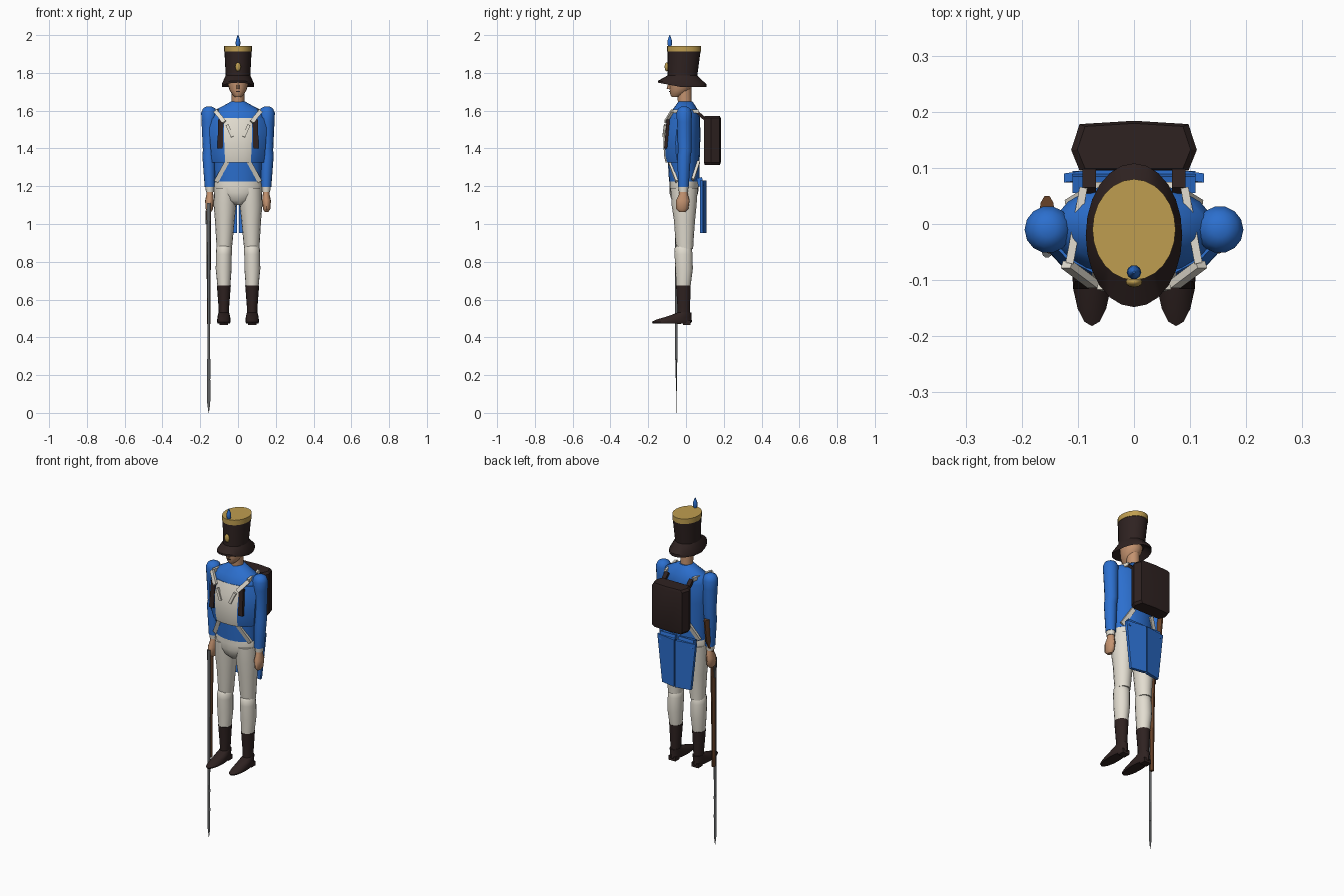
import bpy, bmesh, math
from mathutils import Vector, Matrix


def material(name, rgb):
    m = bpy.data.materials.new(name)
    m.diffuse_color = (*rgb, 1)
    return m


BLUE = material("coat blue", (0.025, 0.16, 0.62))
WHITE = material("off white", (0.76, 0.72, 0.63))
DARK = material("dark leather", (0.028, 0.016, 0.015))
GOLD = material("gold", (0.52, 0.34, 0.08))
SKIN = material("skin", (0.55, 0.29, 0.16))
WOOD = material("wood", (0.14, 0.055, 0.022))
STEEL = material("steel", (0.12, 0.125, 0.13))


def finish(name, bm, mats, angle=40):
    bmesh.ops.recalc_face_normals(bm, faces=bm.faces)
    me = bpy.data.meshes.new(name)
    bm.to_mesh(me)
    bm.free()
    ob = bpy.data.objects.new(name, me)
    bpy.context.collection.objects.link(ob)
    for m in mats:
        me.materials.append(m)
    if angle:
        bpy.ops.object.select_all(action='DESELECT')
        ob.select_set(True)
        bpy.context.view_layer.objects.active = ob
        bpy.ops.object.shade_smooth_by_angle(angle=math.radians(angle))
    return ob


def skin_rings(rings):
    """Join equal-length point rings into a capped solid."""
    bm = bmesh.new()
    vs = [[bm.verts.new(p) for p in r] for r in rings]
    n = len(rings[0])
    for a, b in zip(vs, vs[1:]):
        for i in range(n):
            j = (i + 1) % n
            bm.faces.new((a[i], a[j], b[j], b[i]))
    bm.faces.new(vs[0][::-1])
    bm.faces.new(vs[-1])
    return bm


def loft(name, mat, rows, n=16, angle=40):
    """Stack ellipses given as (x, y, z, rx, ry)."""
    rings = [[(x + rx * math.cos(t), y + ry * math.sin(t), z)
              for t in (2 * math.pi * i / n for i in range(n))]
             for x, y, z, rx, ry in rows]
    return finish(name, skin_rings(rings), [mat], angle)


def bar(name, mat, a, b, w, t):
    """Flat strap from a to b, w wide sideways and t thick."""
    a, b = Vector(a), Vector(b)
    z = (b - a).normalized()
    x = Vector((0, -1, 0)).cross(z)
    x = (x if x.length > 0.1 else Vector((1, 0, 0))).normalized()
    y = z.cross(x)
    rot = Matrix((x, y, z)).transposed().to_4x4()
    bm = bmesh.new()
    bmesh.ops.create_cube(bm, size=1, matrix=Matrix.Translation((a + b) / 2) @ rot
                          @ Matrix.Diagonal((w, t, (b - a).length, 1)))
    return finish(name, bm, [mat], 0)


def ball(name, mat, c, r):
    bm = bmesh.new()
    bmesh.ops.create_uvsphere(bm, u_segments=12, v_segments=8, radius=1,
                              matrix=Matrix.Translation(c) @ Matrix.Diagonal((*r, 1)))
    return finish(name, bm, [mat], 60)


# Coat body with collar
loft("coat", BLUE, [(0, -.01, 1.225, .124, .08), (0, -.012, 1.33, .128, .084),
                    (0, -.012, 1.45, .138, .088), (0, -.01, 1.56, .145, .085),
                    (0, -.005, 1.60, .128, .07), (0, -.003, 1.63, .07, .05),
                    (0, -.003, 1.648, .038, .038)], 20)

# Breast panel: blue with a white front
half = [(.152, -.03), (.152, -.055), (.12, -.088), (.075, -.112), (.03, -.12)]
profile = half + [(-x, y) for x, y in reversed(half)]
rows = [(1.325, .9, .012), (1.36, .93, .004), (1.43, .97, 0), (1.50, 1, .006), (1.562, 1, .026)]
bm = skin_rings([[(x * s, y + dy, z) for x, y in profile] for z, s, dy in rows])
for f in bm.faces:
    c = f.calc_center_median()
    f.material_index = int(abs(c.x) < .072 and c.y < -.07 and len(f.verts) == 4)
finish("breast_panel", bm, [BLUE, WHITE])

# Neck, head and face
loft("neck", SKIN, [(0, -.006, 1.63, .034, .036), (0, -.01, 1.72, .034, .038)], 12)
loft("head", SKIN, [(0, -.055, 1.672, .016, .02), (0, -.045, 1.685, .03, .038),
                    (0, -.032, 1.71, .046, .054), (0, -.024, 1.74, .053, .064),
                    (0, -.02, 1.79, .057, .068)])
loft("nose", SKIN, [(0, -.09, 1.714, .009, .013), (0, -.09, 1.722, .008, .011),
                    (0, -.085, 1.755, .005, .006)], 8)
bar("mouth", DARK, (-.011, -.087, 1.701), (.011, -.087, 1.701), .004, .005)

# Shako: body, gold top, brim, badge and plume
loft("hat_body", DARK, [(0, -.02, 1.765, .064, .077), (0, -.01, 1.915, .072, .087)], 24)
loft("hat_top", GOLD, [(0, -.01, 1.912, .074, .09), (0, -.01, 1.942, .074, .09)], 24)
rings = []
for rx, ry, z0, cy, lift in ((.06, .074, 1.775, -.02, 0), (.066, .08, 1.785, -.02, 0),
                             (.086, .128, 1.74, -.02, .018), (.086, .128, 1.724, -.02, .024),
                             (.06, .074, 1.762, -.02, .005)):
    rings.append([(rx * math.cos(t), cy + ry * math.sin(t), z0 + lift * max(0, -math.sin(t)))
                  for t in (2 * math.pi * i / 24 for i in range(24))])
finish("hat_brim", skin_rings(rings), [DARK])
ball("hat_badge", GOLD, (0, -.103, 1.832), (.015, .01, .024))
loft("plume", BLUE, [(0, -.086, 1.935, .007, .007), (0, -.086, 1.955, .013, .013),
                     (0, -.086, 1.975, .011, .011), (0, -.086, 2.0, .002, .002)], 10)

# Knapsack
half = [(.097, .095), (.112, .132), (.097, .178), (0, .184)]
profile = half + [(-x, y) for x, y in reversed(half[:-1])]
rings = [[(x * k, .137 + (y - .137) * k, z) for x, y in profile]
         for z, k in ((1.312, .9), (1.325, 1), (1.56, 1), (1.573, .9))]
finish("knapsack", skin_rings(rings), [DARK], 30)

# Trousers seat
loft("trouser_seat", WHITE, [(0, -.01, 1.10, .03, .04), (0, -.012, 1.125, .08, .064),
                             (0, -.012, 1.165, .122, .076), (0, -.01, 1.2, .13, .078),
                             (0, -.01, 1.23, .122, .078)], 20)

for s, side in ((-1, "right"), (1, "left")):
    # Sleeve, cuff and hand
    loft(side + "_sleeve", BLUE, [(s * .153, -.01, 1.622, .014, .014), (s * .153, -.01, 1.612, .032, .032),
                                  (s * .153, -.01, 1.588, .042, .042), (s * .152, -.009, 1.54, .041, .04),
                                  (s * .152, -.006, 1.39, .034, .037), (s * .154, -.01, 1.36, .035, .036),
                                  (s * .149, -.014, 1.195, .027, .029)], 14)
    loft(side + "_cuff", WHITE, [(s * .149, -.014, 1.17, .021, .024),
                                 (s * .149, -.014, 1.2, .024, .027)], 12)
    loft(side + "_hand", SKIN, [(s * .151, -.02, 1.064, .01, .016), (s * .152, -.02, 1.08, .02, .032),
                                (s * .151, -.017, 1.125, .023, .036), (s * .149, -.014, 1.155, .018, .024),
                                (s * .149, -.014, 1.18, .017, .021)], 12)

    # Thigh, lower leg, boot shaft and foot
    loft(side + "_thigh", WHITE, [(s * .073, -.006, .868, .04, .044), (s * .072, -.008, .90, .043, .047),
                                  (s * .07, -.008, 1.02, .052, .056), (s * .069, -.01, 1.10, .06, .066),
                                  (s * .067, -.01, 1.19, .06, .072)], 16)
    loft(side + "_lower_leg", WHITE, [(s * .075, -.014, .67, .034, .038), (s * .076, -.01, .76, .042, .046),
                                      (s * .075, -.013, .84, .042, .048), (s * .074, -.015, .872, .041, .045),
                                      (s * .074, -.015, .885, .032, .036)], 16)
    loft(side + "_boot_shaft", DARK, [(s * .075, -.012, .50, .026, .034), (s * .075, -.012, .56, .028, .034),
                                      (s * .075, -.014, .675, .037, .04)], 14)
    loft(side + "_foot", DARK, [(s * .075, -.076, .474, .032, .1), (s * .075, -.075, .482, .036, .107),
                                (s * .075, -.062, .495, .035, .092), (s * .075, -.032, .513, .033, .06),
                                (s * .075, -.007, .532, .028, .036)], 16)
    bar(side + "_heel", DARK, (s * .075, .005, .465), (s * .075, .005, .49), .045, .04)

    # Coat tail
    plan = lambda w, z: [(s * .004, .108, z), (s * .004, .088, z), (s * w, .074, z), (s * w, .09, z)]
    finish(side + "_coat_tail", skin_rings([plan(.094, .952), plan(.125, 1.23)]), [BLUE], 0)
    bar(side + "_tail_root", BLUE, (s * .06, .08, 1.2), (s * .06, .07, 1.245), .1, .03)

    # Shoulder straps, lapels and crossbelts
    bar(side + "_strap_front", WHITE, (s * .12, -.072, 1.598), (s * .072, -.108, 1.54), .022, .014)
    bar(side + "_strap_top", WHITE, (s * .115, -.07, 1.597), (s * .09, .065, 1.597), .02, .014)
    bar(side + "_strap_back", DARK, (s * .08, .06, 1.592), (s * .08, .1, 1.555), .024, .016)
    bar(side + "_dark_strap", DARK, (s * .095, -.108, 1.40), (s * .091, -.094, 1.553), .028, .016)
    bar(side + "_lapel_edge", WHITE, (s * .058, -.11, 1.525), (s * .03, -.118, 1.462), .016, .014)
    bar(side + "_belt_front", WHITE, (s * .055, -.09, 1.335), (s * .115, -.048, 1.225), .024, .014)
    bar(side + "_belt_back", WHITE, (s * .06, .068, 1.33), (s * .112, .036, 1.235), .024, .014)

# Musket carried muzzle down: stock, barrel, lock and bayonet
G = -.155
loft("musket_stock", WOOD, [(G, -.036, .47, .009, .011), (G, -.034, .80, .011, .013),
                            (G, -.03, 1.08, .013, .017), (G, -.012, 1.17, .012, .016),
                            (G, .012, 1.24, .013, .024), (G, .018, 1.365, .014, .034)], 10)
loft("musket_barrel", STEEL, [(G, -.051, .28, .007, .007), (G, -.051, 1.11, .009, .009)], 10)
bar("musket_lock", STEEL, (G - .012, -.032, 1.0), (G - .012, -.03, 1.07), .008, .016)
loft("bayonet_socket", STEEL, [(G, -.051, .17, .008, .003), (G, -.051, .285, .009, .005)], 8)
loft("bayonet_blade", STEEL, [(G, -.051, 0, .001, .0008), (G, -.051, .05, .008, .0015),
                              (G, -.051, .175, .009, .0025)], 8)
